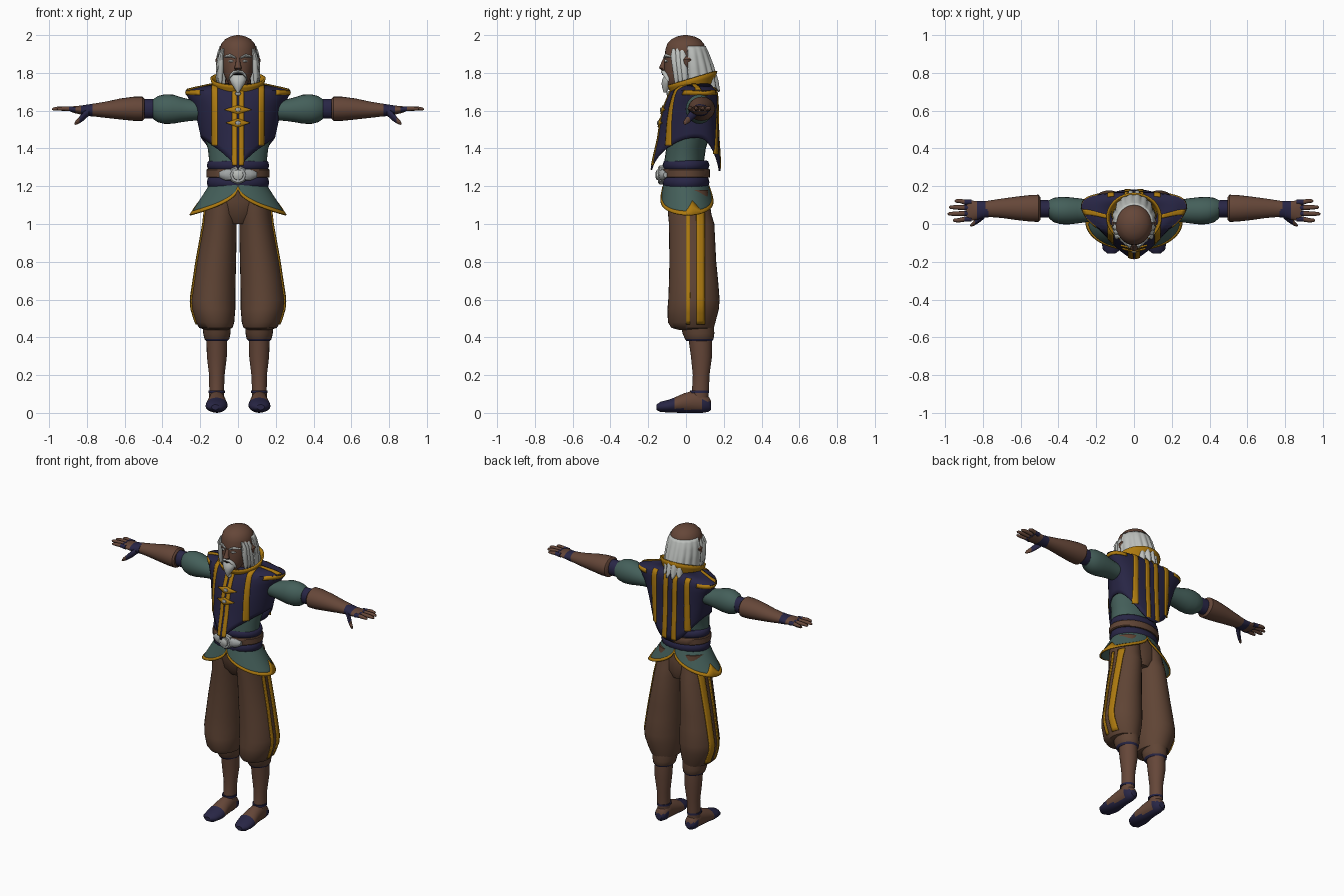
import bpy, bmesh, math
from math import sin, cos, pi, radians


def colour(name, r, g, b):
    m = bpy.data.materials.new(name)
    m.diffuse_color = (r, g, b, 1)
    return m


SKIN = colour("brown skin", .13, .062, .04)
CLOTH = colour("brown cloth", .115, .058, .035)
NAVY = colour("navy cloth", .021, .019, .06)
TEAL = colour("teal cloth", .058, .115, .102)
GOLD = colour("gold trim", .42, .195, .005)
SILVER = colour("silver hair", .5, .52, .5)
METAL = colour("grey metal", .36, .38, .38)
DARK = colour("dark", .012, .008, .007)


def finish(bm, name, mats, rule, mirror, thick=0, angle=40):
    bmesh.ops.recalc_face_normals(bm, faces=bm.faces)
    me = bpy.data.meshes.new(name)
    for f in bm.faces:
        f.smooth = True
        if rule:
            f.material_index = rule(f.calc_center_median())
    bm.to_mesh(me)
    bm.free()
    for m in mats if isinstance(mats, list) else [mats]:
        me.materials.append(m)
    me.set_sharp_from_angle(angle=radians(angle))
    ob = bpy.data.objects.new(name, me)
    bpy.context.collection.objects.link(ob)
    if thick:
        s = ob.modifiers.new("thickness", 'SOLIDIFY')
        s.thickness, s.offset = thick, 0
    if mirror:
        ob.modifiers.new("mirror", 'MIRROR')
    return ob


def loft(name, axis, rings, mats, mirror=False, rule=None, sides=24):
    """Rings (x, y, z, ra, rb), elliptical across the axis, capped at both ends."""
    bm = bmesh.new()
    loops = []
    for x, y, z, ra, rb in rings:
        loop = []
        for i in range(sides):
            a, b = ra * cos(2 * pi * i / sides), rb * sin(2 * pi * i / sides)
            d = {'X': (0, a, b), 'Y': (a, 0, b), 'Z': (a, b, 0)}[axis]
            loop.append(bm.verts.new((x + d[0], y + d[1], z + d[2])))
        loops.append(loop)
    for p, q in zip(loops, loops[1:]):
        for i in range(sides):
            j = (i + 1) % sides
            bm.faces.new((p[i], p[j], q[j], q[i]))
    bm.faces.new(loops[0])
    bm.faces.new(loops[-1])
    return finish(bm, name, mats, rule, mirror)


def patch(name, f, u0, u1, nu, nv, mat, mirror=False, thick=.008):
    """Sheet f(u, t), with u in u0..u1 and t in 0..1."""
    bm = bmesh.new()
    g = [[bm.verts.new(f(u0 + (u1 - u0) * i / nu, j / nv)) for j in range(nv + 1)]
         for i in range(nu + 1)]
    for i in range(nu):
        for j in range(nv):
            bm.faces.new((g[i][j], g[i + 1][j], g[i + 1][j + 1], g[i][j + 1]))
    bmesh.ops.remove_doubles(bm, verts=bm.verts, dist=1e-5)
    return finish(bm, name, mat, None, mirror, thick)


def interp(rows, z):
    for a, b in zip(rows, rows[1:]):
        if a[0] <= z <= b[0]:
            k = (z - a[0]) / (b[0] - a[0])
            return [p + (q - p) * k for p, q in zip(a[1:], b[1:])]
    return rows[0][1:] if z < rows[0][0] else rows[-1][1:]


def power(v, e):
    return math.copysign(abs(v) ** e, v)


# ---------- trousers, shins and feet ----------
LEG = [(.44, .112, .04, .06, .08), (.45, .117, .035, .088, .112), (.48, .122, .03, .102, .126),
       (.55, .13, .038, .116, .136), (.6, .132, .042, .118, .136), (.7, .124, .04, .111, .13),
       (.8, .115, .036, .105, .124), (1.0, .095, .03, .088, .12), (1.05, .09, .02, .087, .115),
       (1.18, .08, .01, .085, .105)]
loft("trouser_leg", 'Z', [(x, y, z, a, b) for z, x, y, a, b in LEG], CLOTH, True, sides=32)
loft("trouser_hips", 'Z', [(0, .03, 1.0, .06, .08), (0, .02, 1.05, .14, .105),
                           (0, .01, 1.12, .16, .11), (0, 0, 1.22, .15, .105)], CLOTH)
for ya, yb in ((0, .022), (.055, .098)):
    def leg_side(y, t):
        z = .47 + .6 * t
        cx, cy, rx, ry = interp(LEG, z)
        k = min(.98, abs((y - cy) / ry))
        return (cx + rx * math.sqrt(1 - k * k) + .003, y, z)
    patch("trouser_stripe", leg_side, ya, yb, 3, 30, GOLD, True)
loft("trouser_cuff", 'Z', [(.112, .07, .38, .056, .068), (.112, .07, .392, .066, .076),
                           (.112, .066, .42, .072, .084), (.113, .06, .46, .075, .088)],
     [CLOTH, NAVY], True, lambda c: int(c.z < .39))
loft("shin", 'Z', [(.113, .07, .05, .04, .045), (.113, .077, .12, .039, .045),
                   (.112, .08, .2, .041, .044), (.112, .082, .3, .053, .056),
                   (.112, .075, .4, .055, .063)], SKIN, True)
loft("foot", 'Y', [(.12, -.157, .03, .02, .014), (.118, -.135, .032, .047, .027),
                   (.115, -.09, .036, .057, .034), (.113, -.062, .041, .058, .04),
                   (.112, -.01, .052, .05, .052), (.112, .05, .06, .043, .06),
                   (.112, .085, .058, .043, .058), (.112, .12, .046, .036, .04),
                   (.112, .133, .04, .02, .022)], [SKIN, NAVY], True,
     lambda c: int(c.y < -.062 or c.z < .02 or (c.y > .085 and c.z < .06)))
loft("ankle_strap", 'Z', [(.113, .072, .105, .044, .05), (.113, .072, .118, .044, .05)], NAVY, True)

# ---------- shirt, sash and belt ----------
loft("shirt_body", 'Z', [(0, -.005, 1.18, .15, .11), (0, -.01, 1.33, .152, .105),
                         (0, 0, 1.4, .16, .105), (0, .015, 1.48, .185, .115),
                         (0, .04, 1.6, .2, .1), (0, .05, 1.68, .15, .08)], TEAL)
for za, zb in ((1.19, 1.25), (1.285, 1.337)):
    zm = (za + zb) / 2
    loft("waist_sash", 'Z', [(0, 0, za, .15, .11), (0, 0, za + .008, .16, .119),
                             (0, 0, zm, .165, .124), (0, 0, zb - .008, .16, .119),
                             (0, 0, zb, .15, .11)], NAVY)
loft("belt", 'Z', [(0, 0, 1.245, .163, .124), (0, 0, 1.25, .168, .128),
                   (0, 0, 1.285, .168, .128), (0, 0, 1.29, .163, .124)], CLOTH)
loft("buckle_disc", 'Y', [(0, -.11, 1.26, .05, .05), (0, -.14, 1.26, .05, .05),
                          (0, -.148, 1.26, .042, .042)], METAL, sides=8)
loft("buckle_boss", 'Y', [(0, -.14, 1.26, .03, .03), (0, -.155, 1.26, .027, .027),
                          (0, -.162, 1.26, .012, .012)], SILVER, sides=12)
loft("buckle_wing", 'X', [(.03, -.13, 1.26, .018, .03), (.065, -.125, 1.26, .018, .03),
                          (.085, -.115, 1.26, .018, .022), (.1, -.108, 1.26, .012, .014)],
     METAL, True, sides=8)


# ---------- tunic skirt with gold hem ----------
def skirt_hem(u):
    return 1.185 - .135 * abs(cos(u)) ** .6


def skirt_at(u, z, off=0):
    t = (1.2 - z) / .15
    return ((.152 + .096 * t + off) * cos(u), .01 * t + (.117 + .04 * t + off) * sin(u), z)


def skirt_trim(u, t):
    side = min(abs(u - .2), abs(u - pi + .2), abs(u - 2 * pi - .2))
    h = .02 + .055 * max(0, 1 - side / .25)
    z = skirt_hem(u) - .003
    return skirt_at(u, z + t * min(h, 1.215 - z), .004)


patch("tunic_skirt", lambda u, t: skirt_at(u, skirt_hem(u) + (1.22 - skirt_hem(u)) * t),
      0, 2 * pi, 96, 6, TEAL)
patch("skirt_trim", skirt_trim, 0, 2 * pi, 96, 2, GOLD)

# ---------- vest: z, half width, front y, middle y, back y ----------
VEST = [(1.27, .158, -.187, .03, .178), (1.36, .168, -.168, .03, .176),
        (1.45, .19, -.147, .04, .17), (1.55, .212, -.132, .06, .166),
        (1.62, .232, -.115, .075, .166), (1.68, .265, -.09, .088, .163),
        (1.705, .275, -.075, .09, .158), (1.715, .235, -.068, .085, .15),
        (1.74, .12, -.055, .05, .125)]


def vest_at(u, z, off=0):
    rx, yf, ym, yb = interp(VEST, z)
    n, ry = (1.7, ym - yf) if sin(u) < 0 else (3, yb - ym)
    return ((rx + off) * power(cos(u), 2 / n), ym + (ry + off) * power(sin(u), 2 / n), z)


def vest_sheet(u, t):
    a = abs(cos(u))
    hem = 1.287 + .17 * a if sin(u) < 0 else 1.28 + .177 * a ** 1.5
    levels = [hem + (1.68 - hem) * i / 9 for i in range(10)] + [1.705, 1.715, 1.74]
    return vest_at(u, levels[round(t * 12)])


def vest_x(x, z, front):
    """Point just off the front or back of the vest at a given x."""
    rx = interp(VEST, z)[0]
    n, s = (1.7, -1) if front else (3, 1)
    p = vest_at(s * math.acos(min(.999, abs(x) / rx) ** (n / 2)), z)
    return (math.copysign(p[0], x), p[1] + s * .004, z + (.003 if z > 1.69 else 0))


patch("vest", vest_sheet, 0, 2 * pi, 96, 12, NAVY, thick=.009)
for xa, xb, z0, z1, front in ((.006, .03, 1.31, 1.72, True), (.108, .138, 1.415, 1.733, True),
                              (.018, .05, 1.295, 1.72, False), (.105, .14, 1.37, 1.72, False)):
    patch("vest_stripe", lambda x, t: vest_x(x, z0 + (z1 - z0) * t, front),
          xa, xb, 3, 36, GOLD, True)
patch("shoulder_trim", lambda u, t: vest_at(u, 1.683 + .024 * t, .005),
      radians(-40), radians(55), 16, 2, GOLD, True)
patch("shoulder_seam", lambda u, t: [c + d for c, d in zip(vest_at(u, 1.705 + .03 * t), (0, 0, .006))],
      radians(-18), radians(-6), 3, 6, GOLD, True)

# clasps down the front
for zc, w in ((1.605, .07), (1.535, .062)):
    def clasp(x, t):
        h = .022 * (1 - abs(x) / w) + .001
        p = vest_x(x, zc + h * (2 * t - 1), True)
        return (p[0], p[1] - .005, p[2])
    patch("vest_clasp", clasp, -w, w, 20, 2, GOLD)
for zc in (1.69, 1.605, 1.535):
    y = vest_x(0, zc, True)[1]
    loft("clasp_button", 'Y', [(0, y, zc, .017, .014), (0, y - .012, zc, .014, .011),
                               (0, y - .016, zc, .006, .005)], METAL, sides=8)


# tall flared collar, low in front
def collar(u, t):
    back = (sin(u) + 1) / 2
    z = (1.675 + .03 * back) * (1 - t) + (1.735 + .075 * back) * t
    return ((.118 + .024 * t) * cos(u), .033 + (.1 + .028 * t) * sin(u), z)


patch("collar", collar, radians(-88), radians(268), 48, 4, GOLD, thick=.01)

# ---------- arms and hands ----------
loft("puffed_sleeve", 'X', [(.17, .07, 1.605, .055, .055), (.25, .07, 1.602, .06, .056),
                            (.30, .07, 1.605, .067, .066), (.345, .07, 1.608, .072, .077),
                            (.39, .071, 1.608, .072, .078), (.425, .074, 1.608, .064, .069),
                            (.45, .078, 1.608, .048, .052)], TEAL, True)
loft("arm_band", 'X', [(.435, .08, 1.61, .044, .05), (.455, .08, 1.61, .046, .052),
                       (.52, .082, 1.61, .046, .052)], NAVY, True)
loft("forearm", 'X', [(.495, .082, 1.61, .06, .052), (.505, .083, 1.61, .072, .064),
                      (.55, .083, 1.61, .07, .064), (.62, .083, 1.609, .062, .056),
                      (.7, .083, 1.605, .051, .043), (.785, .08, 1.603, .041, .031)], SKIN, True)
loft("palm", 'X', [(.77, .078, 1.603, .044, .033), (.795, .077, 1.602, .044, .031),
                   (.83, .072, 1.603, .05, .024), (.87, .07, 1.606, .054, .018),
                   (.885, .07, 1.607, .05, .012)], [SKIN, NAVY], True, lambda c: int(c.x < .83))
for y, tip in ((.026, .958), (.056, .985), (.086, .978), (.115, .948)):
    yt = .07 + (y - .07) * 1.15
    loft("finger", 'X', [(.86, y, 1.606, .014, .014), (.895, y, 1.61, .0135, .013),
                         (tip - .03, yt, 1.611, .0115, .011), (tip - .007, yt, 1.609, .009, .008),
                         (tip, yt, 1.608, .003, .003)], [SKIN, NAVY], True,
         lambda c: int(c.x < .895), sides=10)
loft("thumb", 'X', [(.79, .05, 1.595, .02, .022), (.815, .028, 1.573, .018, .024),
                    (.84, .008, 1.55, .014, .018), (.858, -.004, 1.537, .01, .012),
                    (.866, -.008, 1.531, .003, .004)], [SKIN, NAVY], True,
     lambda c: int(c.x < .84), sides=12)

# ---------- head ----------
loft("neck", 'Z', [(0, .03, 1.66, .075, .08), (0, .02, 1.8, .065, .075)], SKIN)
loft("head", 'Z', [(0, -.07, 1.72, .025, .03), (0, -.055, 1.745, .052, .056),
                   (0, -.032, 1.79, .074, .083), (0, -.015, 1.84, .086, .1),
                   (0, -.004, 1.89, .096, .108), (0, -.002, 1.925, .097, .107),
                   (0, -.002, 1.955, .088, .097), (0, -.002, 1.978, .068, .076),
                   (0, -.002, 1.993, .04, .045), (0, -.002, 2.0, .008, .009)], SKIN, sides=32)
loft("nose", 'Z', [(0, -.11, 1.878, .01, .01), (0, -.121, 1.845, .013, .015),
                   (0, -.126, 1.825, .02, .018), (0, -.115, 1.813, .014, .012)], SKIN, sides=10)
loft("ear", 'Z', [(.093, .0, 1.815, .008, .008), (.1, .0, 1.835, .013, .018),
                  (.105, .006, 1.87, .015, .024), (.102, .01, 1.89, .006, .01)], SKIN, True, sides=10)
loft("eye", 'X', [(.023, -.108, 1.862, .003, .002), (.036, -.106, 1.863, .008, .008),
                  (.052, -.098, 1.862, .003, .002)], [SILVER, DARK], True, sides=10)
loft("eyebrow", 'X', [(.013, -.115, 1.88, .006, .005), (.04, -.106, 1.892, .01, .009),
                      (.075, -.078, 1.885, .007, .004)], SILVER, True, sides=8)
loft("mouth", 'X', [(-.024, -.112, 1.792, .008, .003), (0, -.12, 1.794, .009, .006),
                    (.024, -.112, 1.792, .008, .003)], DARK, sides=8)
loft("moustache", 'X', [(0, -.122, 1.808, .012, .008), (.022, -.118, 1.803, .012, .01),
                        (.042, -.102, 1.783, .013, .012), (.05, -.095, 1.762, .005, .008)],
     SILVER, True, sides=10)
loft("beard", 'Z', [(0, -.093, 1.788, .04, .022), (0, -.095, 1.765, .044, .032),
                    (0, -.1, 1.742, .034, .03), (0, -.106, 1.718, .02, .02),
                    (0, -.112, 1.695, .005, .006)], SILVER, sides=14)


# long rippled hair around the back, with loose locks beside the face
def hair(u, t):
    z = 1.94 - t * (.225 + .015 * cos(18 * u))
    rx, ry = interp([(1.7, .108, .172), (1.76, .11, .164), (1.84, .113, .14),
                     (1.9, .107, .118), (1.94, .092, .1)], z)
    k = 1 + .035 * t ** .5 * cos(18 * u)
    return (rx * k * cos(u), ry * k * sin(u), z)


patch("back_hair", hair, radians(4), radians(176), 108, 12, SILVER, thick=.01)
for lean, s in ((0, 1), (.022, .9), (.045, .75)):
    loft("face_lock", 'Z', [(.078 + lean * .2, -.066 + lean, 1.928, .006, .008),
                            (.089 + lean * .2, -.062 + lean, 1.89, .015 * s, .02),
                            (.091 + lean * .3, -.056 + lean, 1.83, .016 * s, .018),
                            (.094 + lean * .3, -.05 + lean, 1.775, .014 * s, .016),
                            (.092 + lean * .3, -.052 + lean, 1.73, .003, .004)],
         SILVER, True, sides=10)
